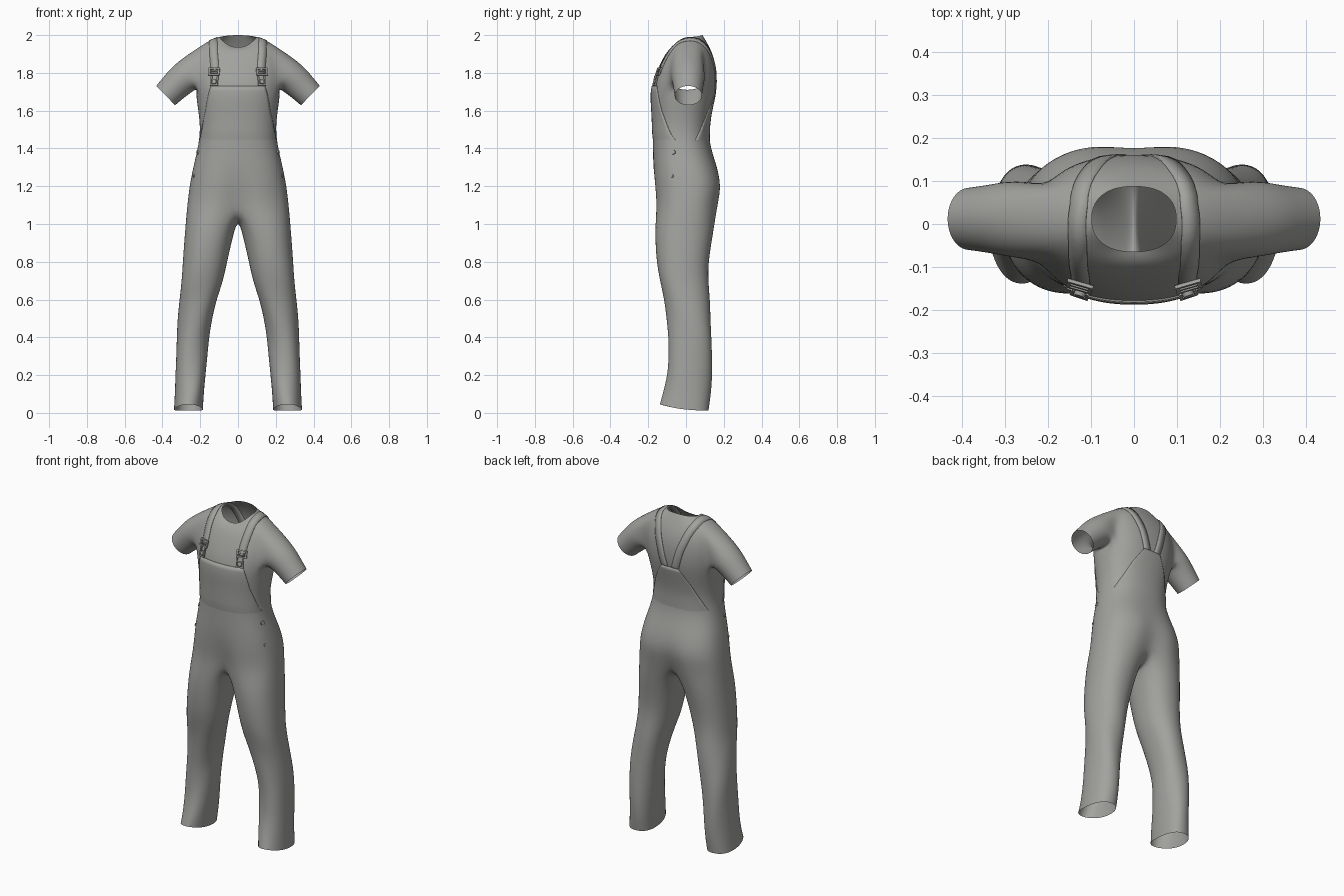
import bpy, bmesh, math
from mathutils import Vector
from mathutils.bvhtree import BVHTree

if "Cube" in bpy.data.objects:
    bpy.data.objects.remove(bpy.data.objects["Cube"])

N, M = 12, 5          # half-ring segments, crotch seam points

cloth = bpy.data.materials.new("dark_grey")
cloth.diffuse_color = (0.36, 0.36, 0.345, 1)
cloth.use_nodes = True
cloth.node_tree.nodes["Principled BSDF"].inputs["Base Color"].default_value = cloth.diffuse_color


def finish(name, bm, mirror=False, subsurf=0, thick=0.0):
    me = bpy.data.meshes.new(name)
    bmesh.ops.recalc_face_normals(bm, faces=bm.faces)
    bm.to_mesh(me)
    bm.free()
    me.materials.append(cloth)
    ob = bpy.data.objects.new(name, me)
    bpy.context.collection.objects.link(ob)
    for p in me.polygons:
        p.use_smooth = True
    if mirror:
        m = ob.modifiers.new("mirror", 'MIRROR')
        m.merge_threshold = 0.002
    if thick:
        s = ob.modifiers.new("thickness", 'SOLIDIFY')
        s.thickness = thick
        s.offset = 0
    if subsurf:
        s = ob.modifiers.new("smooth", 'SUBSURF')
        s.levels = s.render_levels = subsurf
    return ob


def skin(bm, a, b, closed):
    n = len(a)
    for i in range(n if closed else n - 1):
        j = (i + 1) % n
        bm.faces.new((a[i], a[j], b[j], b[i]))


def power(v, p=0.86):
    return math.copysign(abs(v) ** p, v)


def half_ring(bm, zf, zs, zb, w, yf, yb):
    yc, d, out = (yf + yb) / 2, (yb - yf) / 2, []
    p = .8 if zs < 1.35 else .86
    for i in range(N + 1):
        t = math.pi * i / N
        c = math.cos(t)
        x = 0.0 if i in (0, N) else 1.01 * w * power(math.sin(t), p)
        dent = max(0, 1.3 - zs) * 0.16 * math.exp(-(x / 0.05) ** 2)
        y = yc - (d - dent) * power(c, p)
        z = zs + ((zf if c > 0 else zb) - zs) * c * c
        out.append(bm.verts.new((x, y, z)))
    return out


# Garment body: half torso, one leg and one sleeve, mirrored
bm = bmesh.new()
torso = [  # z front, z side, z back, half width, y front, y back
    (1.10, 1.10, 1.10, .268, -.165, .178), (1.20, 1.20, 1.20, .256, -.173, .197),
    (1.30, 1.30, 1.30, .237, -.175, .168), (1.40, 1.40, 1.40, .212, -.176, .131),
    (1.50, 1.50, 1.50, .198, -.177, .120), (1.60, 1.60, 1.60, .209, -.181, .136),
    (1.69, 1.69, 1.70, .224, -.189, .160), (1.76, 1.78, 1.78, .235, -.174, .164),
    (1.83, 1.87, 1.85, .228, -.146, .157), (1.89, 1.943, 1.91, .198, -.116, .138),
    (1.925, 1.975, 1.96, .145, -.090, .112), (1.935, 1.99, 2.0, .098, -.065, .088)]
rings = [half_ring(bm, *r) for r in torso]
A, B, R0, R1 = 4, 8, 6, 9          # armhole columns and rows
for k in range(len(rings) - 1):
    a, b = rings[k], rings[k + 1]
    if R0 <= k < R1:
        skin(bm, a[:A + 1], b[:A + 1], False)
        skin(bm, a[B:], b[B:], False)
    else:
        skin(bm, a, b, False)

# Sleeve grown out of the armhole
loop = (rings[R0][A:B + 1] + [rings[r][B] for r in range(R0 + 1, R1)]
        + rings[R1][A:B + 1][::-1] + [rings[r][A] for r in range(R1 - 1, R0, -1)])
u = Vector((0.7, 0, 0.714))
prev, n = loop, len(loop)
for cx, cz, ru, ry in ((.272, 1.787, .090, .092), (.332, 1.732, .080, .080), (.383, 1.68, .073, .073)):
    ring = []
    for k in range(n):
        a = math.pi - (k - 2) * 2 * math.pi / n
        p = Vector((cx, .012, cz)) + u * ru * math.cos(a) * 1.01
        p.y += ry * math.sin(a) * 1.02
        ring.append(bm.verts.new(p))
    skin(bm, prev, ring, True)
    prev = ring

# Crotch seam and trouser leg
seam = []
for j in range(1, M + 1):
    s = math.pi * j / (M + 1)
    seam.append(bm.verts.new((0, .005 + .11 * math.cos(s), 1.085 - .075 * math.sin(s))))
prev = rings[0] + seam
n = len(prev)
leg = [  # z, outer x, inner x, y front, y back
    (.97, .279, .020, -.165, .146), (.80, .292, .058, -.156, .117),
    (.70, .298, .080, -.140, .114), (.60, .307, .112, -.116, .125),
    (.50, .318, .136, -.100, .131), (.40, .325, .155, -.090, .136),
    (.30, .328, .164, -.092, .136), (.20, .330, .172, -.100, .136),
    (.10, .332, .180, -.122, .132), (.018, .338, .186, -.135, .122)]
for z, xo, xi, yf, yb in leg:
    ring = []
    for j in range(n):
        a = (j - N / 2) * 2 * math.pi / n
        s = math.sin(a)
        hem = -.016 * s + .012 * s * s if z < .05 else 0
        fold = .51 * (1 + (.03 * math.sin(3 * a + 14 * z) if z < .75 else 0))     # soft cloth folds
        ring.append(bm.verts.new(((xo + xi) / 2 + (xo - xi) * fold * power(math.cos(a), .9),
                                  (yf + yb) / 2 + (yb - yf) * fold * power(s, .9), z + hem)))
    skin(bm, ring, prev, True)
    prev = ring
body = finish("shirt_and_trousers", bm, mirror=True, subsurf=2)

# Surface lookup for everything that lies on the cloth
bpy.context.view_layer.update()
tree = BVHTree.FromObject(body, bpy.context.evaluated_depsgraph_get())


def snap(p, lift=0.0):
    co, nor, _, _ = tree.find_nearest(Vector(p))
    if nor.dot(co - Vector((co.x * .4, 0, co.z - .08))) < 0:
        nor = -nor
    return co + nor * lift, nor


def lerp_table(tab, z):
    for (z0, v0), (z1, v1) in zip(tab, tab[1:]):
        if z <= z1:
            return v0 + (v1 - v0) * (z - z0) / (z1 - z0)
    return tab[-1][1]


# Bib and back panel: thin patches wrapped round the torso, sunk in at the waist
def panel(name, side, edge):
    bm = bmesh.new()
    prev = None
    for r in range(13):
        z = edge[0][0] + (edge[-1][0] - edge[0][0]) * r / 12
        lim = math.radians(lerp_table(edge, z))
        row = []
        for c in range(25):
            th = lim * (c / 12 - 1)
            d = Vector((math.sin(th), side * math.cos(th), 0))
            hit = tree.ray_cast(Vector((0, 0, z)), d)[0]
            row.append(bm.verts.new(hit + d * min(.001, -.006 + .003 * r)))
        if prev:
            skin(bm, prev, row, False)
        prev = row
    return finish(name, bm, thick=.006)


panel("bib", -1, [(1.42, 80), (1.48, 67), (1.60, 53), (1.73, 43)])
panel("back_panel", 1, [(1.42, 80), (1.50, 65), (1.60, 45), (1.70, 20)])

# Shoulder straps
path = [Vector(p) for p in ((.128, -.16, 1.80), (.128, -.13, 1.86), (.128, -.04, 1.95), (.125, .04, 1.97),
                            (.10, .12, 1.91), (.065, .15, 1.81), (.03, .16, 1.68))]
pts = [a.lerp(b, k / 4) for a, b in zip(path, path[1:]) for k in range(4)] + [path[-1]]
bm = bmesh.new()
prev = None
for i, p in enumerate(pts):
    co, nor = snap(p)
    t = (pts[min(i + 1, len(pts) - 1)] - pts[max(i - 1, 0)]).normalized()
    w = t.cross(nor).normalized() * .022
    row = [bm.verts.new(snap(co + w * s, .001)[0]) for s in (-1, 0, 1)]
    if prev:
        skin(bm, prev, row, False)
    prev = row
finish("straps", bm, mirror=True, thick=.005)


def place(bm, verts, p, lift):
    co, nor = snap(p, lift)
    m = nor.to_track_quat('Z', 'Y').to_matrix().to_4x4()
    m.translation = co
    bmesh.ops.transform(bm, matrix=m, verts=verts)


def box(bm, p, sx, sz, dx=0, dz=0, lift=.007):
    v = bmesh.ops.create_cube(bm, size=1)['verts']
    for q in v:
        q.co = Vector((q.co.x * sx + dx, q.co.y * sz + dz, q.co.z * .008))
    place(bm, v, p, lift)


def button(bm, p, r, lift=.003, depth=.01):
    v = bmesh.ops.create_cone(bm, cap_ends=True, segments=16, radius1=r, radius2=r * .85, depth=depth)['verts']
    place(bm, v, p, lift)


# Strap buckles: slider frame, narrow loop and bib stud
bm = bmesh.new()
hi, lo = (.128, -.15, 1.81), (.128, -.17, 1.755)
for dz in (-.017, .017):
    box(bm, hi, .062, .008, dz=dz)
for dx in (-.026, .026):
    box(bm, hi, .009, .036, dx=dx)
box(bm, hi, .05, .006)
for dx in (-.017, .017):
    box(bm, lo, .007, .05, dx=dx, dz=.008, lift=.009)
box(bm, lo, .044, .008, dz=-.018, lift=.009)
button(bm, lo, .014, lift=.009)
buckles = finish("buckles", bm, mirror=True)

# Side buttons
bm = bmesh.new()
button(bm, (.21, -.066, 1.38), .013, lift=.001)
button(bm, (.24, -.075, 1.255), .008, lift=.001)
buttons = finish("side_buttons", bm, mirror=True)
for ob in (buckles, buttons):
    for p in ob.data.polygons:
        p.use_smooth = False
